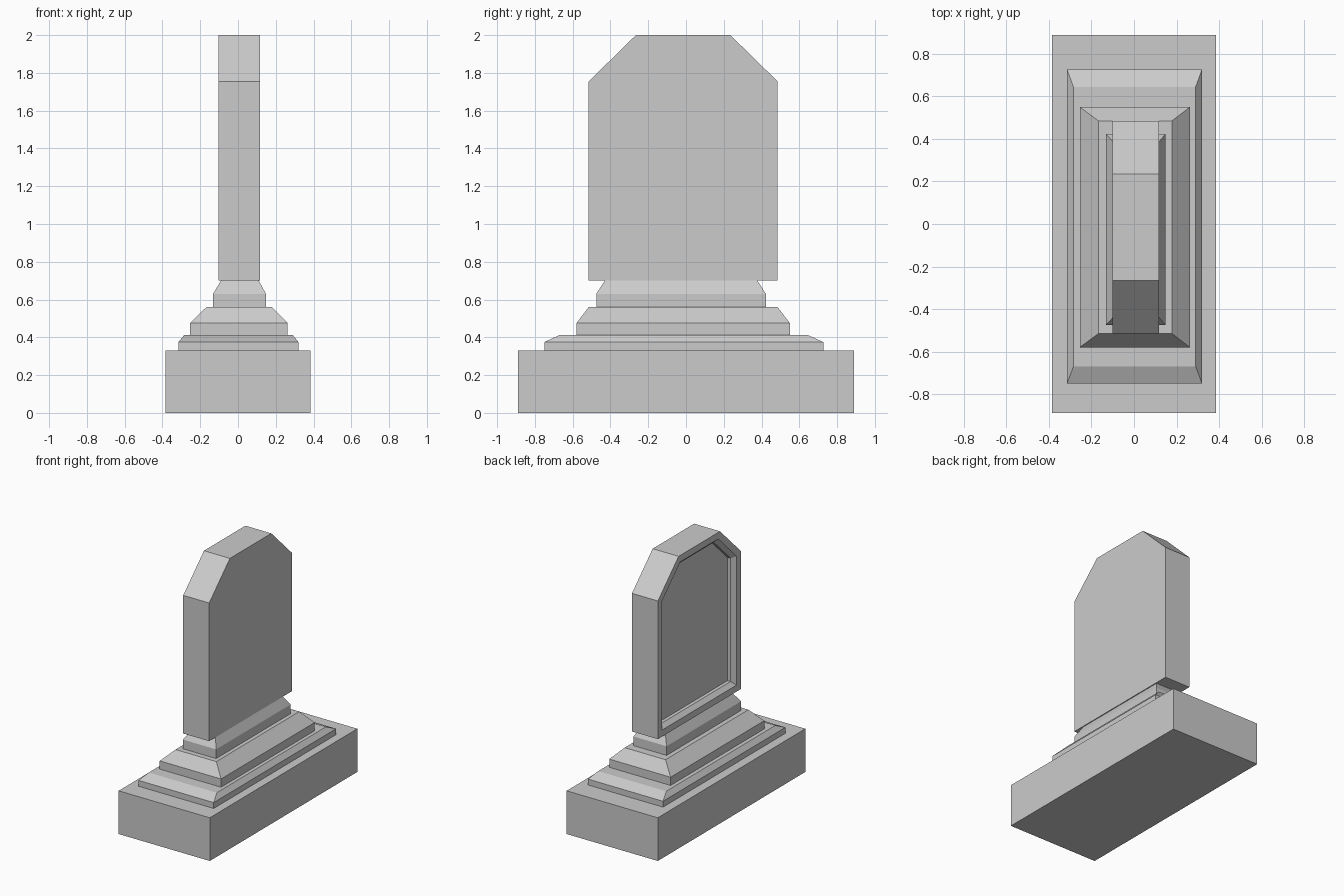
import bpy, bmesh

if "Cube" in bpy.data.objects:
    bpy.data.objects.remove(bpy.data.objects["Cube"])


def finish(name, bm):
    bmesh.ops.recalc_face_normals(bm, faces=bm.faces[:])
    mesh = bpy.data.meshes.new(name)
    bm.to_mesh(mesh)
    bm.free()
    obj = bpy.data.objects.new(name, mesh)
    bpy.context.collection.objects.link(obj)
    return obj


def stepped_block(name, sections):
    """Loft rectangles given as (x0, x1, y0, y1, z) from bottom to top."""
    bm = bmesh.new()
    rings = [[bm.verts.new((x, y, z)) for x, y in
              ((x0, y0), (x1, y0), (x1, y1), (x0, y1))]
             for x0, x1, y0, y1, z in sections]
    for a, b in zip(rings, rings[1:]):
        for i in range(4):
            j = (i + 1) % 4
            bm.faces.new((a[i], a[j], b[j], b[i]))
    bm.faces.new(rings[0][::-1])
    bm.faces.new(rings[-1])
    return finish(name, bm)


def moulding(name, foot, top, z0, z1, z2):
    """Upright band from z0 to z1, then a slope up to the smaller top."""
    stepped_block(name, [(*foot, z0), (*foot, z1), (*top, z2)])


# Plinth
plinth = (-0.385, 0.385, -0.89, 0.89)
stepped_block("plinth", [(*plinth, 0), (*plinth, 0.33)])

# Three stacked mouldings
moulding("lower_step", (-0.315, 0.32, -0.75, 0.727),
         (-0.285, 0.29, -0.67, 0.645), 0.33, 0.375, 0.412)
moulding("middle_step", (-0.255, 0.263, -0.58, 0.55),
         (-0.167, 0.178, -0.515, 0.485), 0.412, 0.475, 0.56)
moulding("neck", (-0.132, 0.148, -0.475, 0.423),
         (-0.09, 0.11, -0.43, 0.378), 0.56, 0.63, 0.70)

# Upright slab with clipped top corners
profile = [(-0.515, 0.70), (0.485, 0.70), (0.485, 1.755),
           (0.235, 2.0), (-0.265, 2.0), (-0.515, 1.755)]
bm = bmesh.new()
face = bm.faces.new([bm.verts.new((-0.102, y, z)) for y, z in profile])
ext = bmesh.ops.extrude_face_region(bm, geom=[face], use_keep_orig=True)
moved = [v for v in ext["geom"] if isinstance(v, bmesh.types.BMVert)]
bmesh.ops.translate(bm, verts=moved, vec=(0.219, 0, 0))
bmesh.ops.recalc_face_normals(bm, faces=bm.faces[:])

# Framed recess in the left face
panel = min(bm.faces, key=lambda f: f.calc_center_median().x)
for thickness, depth in ((0.05, 0), (0.03, -0.03), (0.001, -0.025)):
    bmesh.ops.inset_individual(bm, faces=[panel], thickness=thickness,
                               depth=depth, use_even_offset=True)
finish("slab", bm)
